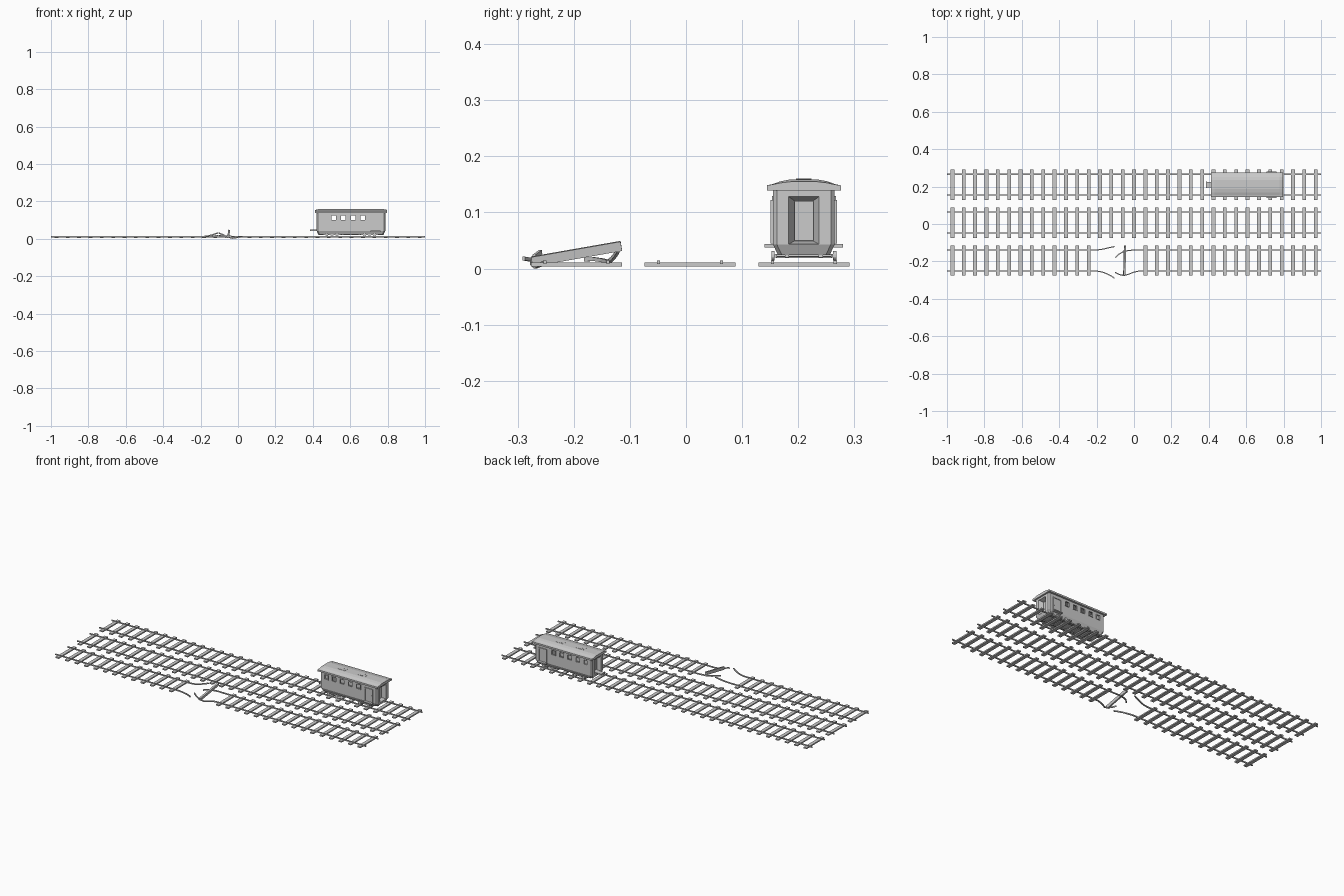
import bpy, bmesh, math
from mathutils import Vector, Matrix

if "Cube" in bpy.data.objects:
    bpy.data.objects.remove(bpy.data.objects["Cube"])

CY = 0.21          # wagon centre line
CX = 0.604
GAUGE = 0.056


def make(name, bm):
    bmesh.ops.recalc_face_normals(bm, faces=bm.faces)
    me = bpy.data.meshes.new(name)
    bm.to_mesh(me)
    bm.free()
    ob = bpy.data.objects.new(name, me)
    bpy.context.collection.objects.link(ob)
    return ob


def add_box(bm, x0, x1, y0, y1, z0, z1):
    m = Matrix.Translation(((x0 + x1) / 2, (y0 + y1) / 2, (z0 + z1) / 2)) @ \
        Matrix.Diagonal((x1 - x0, y1 - y0, z1 - z0, 1))
    bmesh.ops.create_cube(bm, size=1, matrix=m)


def boxes(name, items):
    bm = bmesh.new()
    for b in items:
        add_box(bm, *b)
    return make(name, bm)


def loft(bm, rings):
    vs = [[bm.verts.new(p) for p in r] for r in rings]
    n = len(vs[0])
    for a, b in zip(vs, vs[1:]):
        for i in range(n):
            bm.faces.new((a[i], a[(i + 1) % n], b[(i + 1) % n], b[i]))
    bm.faces.new(vs[0])
    bm.faces.new(vs[-1][::-1])


def rail(name, pts, w=0.0056, h=0.0066):
    # rectangular section swept along a path
    bm = bmesh.new()
    pts = [Vector(p) for p in pts]
    rings = []
    for i, p in enumerate(pts):
        t = (pts[min(i + 1, len(pts) - 1)] - pts[max(i - 1, 0)]).normalized()
        s = t.cross(Vector((0, 0, 1))).normalized()
        u = s.cross(t)
        rings.append([p + s * a * w / 2 + u * b * h / 2
                      for a, b in ((-1, -1), (1, -1), (1, 1), (-1, 1))])
    loft(bm, rings)
    return make(name, bm)


def cut(ob, cutter):
    m = ob.modifiers.new("cut", 'BOOLEAN')
    m.operation, m.solver, m.object = 'DIFFERENCE', 'EXACT', cutter
    cutter.hide_render = True
    bpy.context.view_layer.objects.active = ob
    bpy.ops.object.modifier_apply(modifier=m.name)
    bpy.data.objects.remove(cutter)


# Sleepers for the three tracks; the front one has a gap
RZ = 0.0113
for name, y, gap in (("back", 0.21, ()), ("middle", 0.007, ()),
                     ("front", -0.195, range(13, 17))):
    boxes(name + "_sleepers", [(-0.981 + i * 0.0607, -0.961 + i * 0.0607,
                                y - 0.081, y + 0.081, 0.004, 0.0112)
                               for i in range(33) if i not in gap])
    if not gap:
        for s in (-1, 1):
            rail(name + "_rail", [(-1, y + s * GAUGE, RZ), (1, y + s * GAUGE, RZ)])

# Broken rails of the front track
rail("broken_rail_left_inner", [(-1, -.139, RZ), (-.21, -.139, RZ), (-.18, -.137, .013),
     (-.155, -.132, .017), (-.13, -.126, .024), (-.105, -.121, .032)])
rail("broken_rail_left_outer", [(-1, -.251, RZ), (-.2, -.251, RZ), (-.17, -.257, .012),
     (-.145, -.266, .014), (-.122, -.278, .016), (-.105, -.289, .018)])
rail("broken_rail_right_inner", [(1, -.139, RZ), (.02, -.139, RZ), (-.03, -.141, .013),
     (-.06, -.15, .015), (-.085, -.164, .017), (-.1, -.18, .016)])
rail("broken_rail_right_outer", [(1, -.251, RZ), (.03, -.251, RZ), (0, -.257, .008),
     (-.03, -.269, .0034), (-.055, -.275, .01), (-.08, -.27, .022), (-.1, -.259, .03)])

# Loose sleeper, tipped on its edge
loose = boxes("loose_sleeper", [(-0.005, 0.005, -0.081, 0.081, -0.0085, 0.0085)])
loose.location = (-0.05, -0.195, 0.0265)
loose.rotation_euler = (math.radians(10), math.radians(8), 0)

# Wagon body: solid with chamfered corners and tapered skirt, then hollowed
X0, X1, HB = 0.42, 0.788, 0.055


def outline(ins, z):
    a, c, h = ins, 0.007, HB - ins
    l, r = X0 + a, X1 - a
    return [(l + c, CY - h, z), (r - c, CY - h, z), (r, CY - h + c, z), (r, CY + h - c, z),
            (r - c, CY + h, z), (l + c, CY + h, z), (l, CY + h - c, z), (l, CY - h + c, z)]


bm = bmesh.new()
loft(bm, [outline(0.009, 0.024), outline(0, 0.043), outline(0, 0.142)])
body = make("wagon_body", bm)
cut(body, boxes("saloon_cut", [(0.482, 0.70, CY - HB + .006, CY + HB - .006, 0.048, 0.134)]))
WIN = (0.511, 0.563, 0.615, 0.667)
cut(body, boxes("window_cut", [(x - .012, x + .012, CY - .1, CY + .1, 0.102, 0.126) for x in WIN]))
cut(body, boxes("small_window_cut", [(0.451, 0.471, CY + s * HB - .006, CY + s * HB + .006,
                                      0.102, 0.125) for s in (-1, 1)]))
for end, d in ((X0, 1), (X1, -1)):
    bm = bmesh.new()
    loft(bm, [[(end + d * dx, CY + sy * hy, z) for sy, z in
               ((-1, z0), (1, z0), (1, z1), (-1, z1))]
              for dx, hy, z0, z1 in ((-.002, .028, .043, .129), (.024, .017, .049, .121))])
    cut(body, make("end_recess_cut", bm))

# Window frames, side doors and steps, both sides
frames, doors, steps = [], [], []
for s in (-1, 1):
    def slab(x0, x1, z0, z1, t, base=HB - .001):
        ya, yb = sorted((CY + s * base, CY + s * (HB + t)))
        return (x0, x1, ya, yb, z0, z1)
    for x, h in [(0.461, .010)] + [(w, .012) for w in WIN]:
        z0, z1, f = 0.102, 0.126 if h > .011 else 0.125, .003
        frames += [slab(x - h - f, x - h, z0 - f, z1 + f, .002),
                   slab(x + h, x + h + f, z0 - f, z1 + f, .002),
                   slab(x - h, x + h, z0 - f, z0, .002),
                   slab(x - h, x + h, z1, z1 + f, .002)]
    doors += [slab(0.709, 0.713, 0.045, 0.122, .004), slab(0.758, 0.762, 0.045, 0.122, .004),
              slab(0.713, 0.758, 0.118, 0.122, .004), slab(0.713, 0.758, 0.045, 0.118, .001),
              slab(0.753, 0.756, 0.075, 0.085, .003)]
    steps += [slab(0.709, 0.762, 0.038, 0.044, .015, HB - .006)]
boxes("window_frames", frames)
boxes("side_doors", doors)
boxes("side_steps", steps)

# End doors inside the recesses, with a frame
items = []
for end, d in ((X0, 1), (X1, -1)):
    def endbox(y0, y1, z0, z1, a, b):
        xa, xb = sorted((end + d * a, end + d * b))
        return (xa, xb, CY + y0, CY + y1, z0, z1)
    items += [endbox(-.014, .014, .05, .117, .021, .026),
              endbox(-.017, -.014, .05, .12, .019, .026), endbox(.014, .017, .05, .12, .019, .026),
              endbox(-.014, .014, .117, .12, .019, .026)]
boxes("end_doors", items)

# Roof: shallow arched profile with a squared eave, drawn in at both ends
half = [(.066, .139), (.066, .1485), (.056, .1505), (.042, .1555), (.024, .159)]
prof = half + [(-y, z) for y, z in half[::-1]]
bm = bmesh.new()
rings = []
for x, k in ((0.412, .6), (0.43, 1), (0.779, 1), (0.797, .6)):
    rings.append([(x, CY + y, z if z < .149 else .1485 + (z - .1485) * k) for y, z in prof])
loft(bm, rings)
make("roof", bm)

# Roof hatches
boxes("roof_vents", [(x - .024 + i * .016 - .002 * (i == 1), x - .008 + i * .016, CY - .014, CY + .014,
                      .154, .1605 - .0008 * (i != 1)) for x in (0.527, 0.657) for i in (0, 1, 2)])

# Underframe beams
frame = [(0.43, 0.778, CY + s * .03 - .004, CY + s * .03 + .004, .02, .027) for s in (-1, 1)]
frame += [(x - .004, x + .004, CY - .045, CY + .045, .021, .027) for x in (0.56, 0.604, 0.648)]
boxes("underframe", frame)

# Coupling plates
boxes("coupler", [(0.385, 0.425, CY - .015, CY + .015, .043, .049),
                  (0.385, 0.391, CY - .017, CY + .017, .041, .051)])

# Bogies: side frames, bolster, axles and wheels
for bx in (0.502, 0.703):
    boxes("bogie_frame", [(bx - .045, bx + .045, CY + s * .05 - .002, CY + s * .05 + .002, .02, .026)
                          for s in (-1, 1)] +
          [(bx - .008, bx + .008, CY - .05, CY + .05, .019, .026)])
    bm = bmesh.new()
    for x in (bx - .027, bx + .027):
        for y, r, d in ((CY, .002, .112), (CY - GAUGE + .001, .0085, .006), (CY + GAUGE - .001, .0085, .006)):
            bmesh.ops.create_cone(bm, cap_ends=True, segments=14, radius1=r, radius2=r, depth=d,
                                  matrix=Matrix.Translation((x, y, .023)) @ Matrix.Rotation(math.pi / 2, 4, 'X'))
    make("wheelsets", bm)
